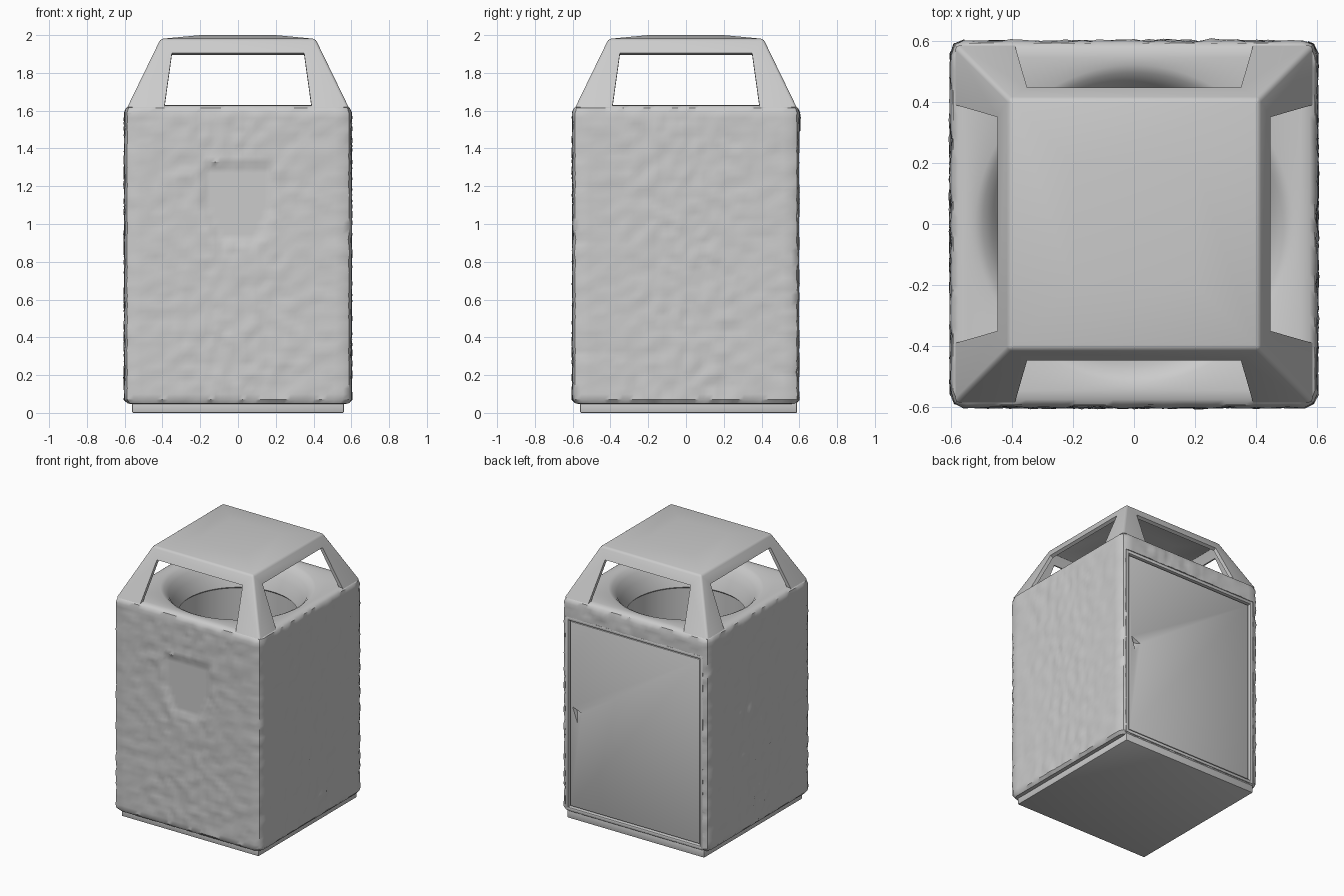
import bpy, bmesh, math
from mathutils import Vector, noise

if "Cube" in bpy.data.objects:
    bpy.data.objects.remove(bpy.data.objects["Cube"])


def finish(name, bm, angle=35):
    bmesh.ops.recalc_face_normals(bm, faces=bm.faces[:])
    me = bpy.data.meshes.new(name)
    bm.to_mesh(me)
    bm.free()
    ob = bpy.data.objects.new(name, me)
    bpy.context.collection.objects.link(ob)
    smooth(ob, angle)
    return ob


def select(ob):
    bpy.ops.object.select_all(action='DESELECT')
    ob.select_set(True)
    bpy.context.view_layer.objects.active = ob


def smooth(ob, angle=35):
    select(ob)
    bpy.ops.object.shade_smooth_by_angle(angle=math.radians(angle))


def box(name, lo, hi, bevel=0.0):
    bm = bmesh.new()
    bmesh.ops.create_cube(bm, size=1)
    for v in bm.verts:
        v.co = Vector([(a + b) / 2 + c * (b - a) for a, b, c in zip(lo, hi, v.co)])
    if bevel:
        bmesh.ops.bevel(bm, geom=bm.edges[:], offset=bevel, segments=2,
                        profile=0.5, affect='EDGES')
    return finish(name, bm)


def cut(ob, cutter):
    m = ob.modifiers.new("cut", 'BOOLEAN')
    m.operation, m.solver, m.object = 'DIFFERENCE', 'EXACT', cutter
    select(ob)
    bpy.ops.object.modifier_apply(modifier=m.name)
    bpy.data.objects.remove(cutter)
    smooth(ob)


# Rings for the lofted body
N = 160


def square_ring(h, r, z):
    pts = []
    for i in range(N):
        t = 2 * math.pi * i / N
        c, s = math.cos(t), math.sin(t)
        q = Vector((c, s)) * h / max(abs(c), abs(s))
        k = Vector([max(-(h - r), min(h - r, a)) for a in q])
        p = k + (q - k).normalized() * r
        pts.append(Vector((p.x, p.y, z)))
    return pts


def round_ring(r, z):
    return [Vector((r * math.cos(2 * math.pi * i / N),
                    r * math.sin(2 * math.pi * i / N), z)) for i in range(N)]


def weathered(p):
    # rough cast stone with a shallow, smooth shield-shaped hollow at the front
    out = Vector((p.x, p.y, 0)).normalized()
    half = 0.19 if p.z > 1.08 else 0.19 - (1.08 - p.z) * 0.5
    if p.y < -0.5 and abs(p.x) < half and 0.9 < p.z < 1.31:
        return p + Vector((0, 0.012, 0))
    n = noise.noise(p * 17) * 0.008 + noise.noise(p * 34) * 0.006
    return p + out * n


# Stone body: outer walls, rolled top edge, funnel mouth and inner well
rings = [square_ring(0.55, 0.04, 0.045), square_ring(0.585, 0.045, 0.05)]
rows = 52
for j in range(rows + 1):
    z = 0.07 + (1.59 - 0.07) * j / rows
    rings.append([weathered(p) for p in square_ring(0.6, 0.045, z)])
rings += [square_ring(0.592, 0.045, 1.615), square_ring(0.575, 0.045, 1.628),
          square_ring(0.545, 0.05, 1.63)]
for r, z in [(0.52, 1.628), (0.495, 1.615), (0.465, 1.585), (0.435, 1.53),
             (0.41, 1.47), (0.40, 1.44), (0.41, 1.43), (0.41, 0.2)]:
    rings.append(round_ring(r, z))
bm = bmesh.new()
loops = [[bm.verts.new(p) for p in ring] for ring in rings]
for a, b in zip(loops, loops[1:]):
    for i in range(N):
        k = (i + 1) % N
        bm.faces.new((a[i], a[k], b[k], b[i]))
bm.faces.new(loops[0])
bm.faces.new(loops[-1])
body = finish("stone_body", bm, 40)

# Door opening in the back
X0, X1, Z0, Z1 = -0.555, 0.57, 0.06, 1.49
cut(body, box("opening_cutter", (X0, 0.56, Z0), (X1, 0.8, Z1)))

# Door frame of four strips
W = 0.025
for name, lo, hi in [("left", (X0, Z0), (X0 + W, Z1)), ("right", (X1 - W, Z0), (X1, Z1)),
                     ("bottom", (X0, Z0), (X1, Z0 + W)), ("top", (X0, Z1 - W), (X1, Z1))]:
    box("door_frame_" + name, (lo[0], 0.555, lo[1]), (hi[0], 0.598, hi[1]), 0.006)

# Door panel with a wedge-shaped finger recess
g = W + 0.008
door = box("door_panel", (X0 + g, 0.535, Z0 + g), (X1 - g, 0.588, Z1 - g), 0.006)
bm = bmesh.new()
outer = [(0.52, 0.84), (0.42, 0.80), (0.47, 0.70)]
mouth = [bm.verts.new((x, 0.60, z)) for x, z in outer]
tip = bm.verts.new((0.50, 0.55, 0.80))
bm.faces.new(mouth)
for i in range(3):
    bm.faces.new((mouth[i], mouth[(i + 1) % 3], tip))
cut(door, finish("recess_cutter", bm))

# Plinth under the body
box("plinth", (-0.56, -0.56, 0.0), (0.56, 0.588, 0.06), 0.006)

# Roof: sloped sides with openings, folded corner legs, slightly domed top
bm = bmesh.new()


def slope(x, z, turn):
    y = -0.585 + (z - 1.62) / 0.36 * 0.175
    c, s = [(1, 0), (0, 1), (-1, 0), (0, -1)][turn]
    return bm.verts.new((x * c - y * s, x * s + y * c, z))


def flat(h, z, turn, side):
    c, s = [(1, 0), (0, 1), (-1, 0), (0, -1)][turn]
    return bm.verts.new((side * h * c + h * s, side * h * s - h * c, z))


for turn in range(4):
    for side in (-1, 1):
        bm.faces.new([slope(side * x, z, turn) for x, z in
                      [(0.585, 1.62), (0.39, 1.62), (0.35, 1.905), (0.41, 1.98)]])
    bm.faces.new([slope(x, z, turn) for x, z in
                  [(-0.41, 1.98), (-0.35, 1.905), (0.35, 1.905), (0.41, 1.98)]])
    bm.faces.new([flat(0.41, 1.98, turn, -1), flat(0.41, 1.98, turn, 1),
                  flat(0.2, 1.998, turn, 1), flat(0.2, 1.998, turn, -1)])
bm.faces.new([flat(0.2, 1.998, t, -1) for t in range(4)])
bmesh.ops.remove_doubles(bm, verts=bm.verts[:], dist=0.001)
bmesh.ops.recalc_face_normals(bm, faces=bm.faces[:])
folds = [e for e in bm.edges if len(e.link_faces) == 2 and e.calc_face_angle() > 0.5]
bmesh.ops.bevel(bm, geom=folds, offset=0.014, segments=3, profile=0.5, affect='EDGES')
roof = finish("roof_canopy", bm)
if sum(p.normal.z * p.area for p in roof.data.polygons) < 0:
    roof.data.flip_normals()
m = roof.modifiers.new("thickness", 'SOLIDIFY')
m.thickness, m.offset = 0.025, -1
select(roof)
bpy.ops.object.modifier_apply(modifier=m.name)
top = max(v.co.z for v in roof.data.vertices)
for v in roof.data.vertices:
    if v.co.z > 1.99:
        v.co.z += 2.0 - top
smooth(roof, 40)
